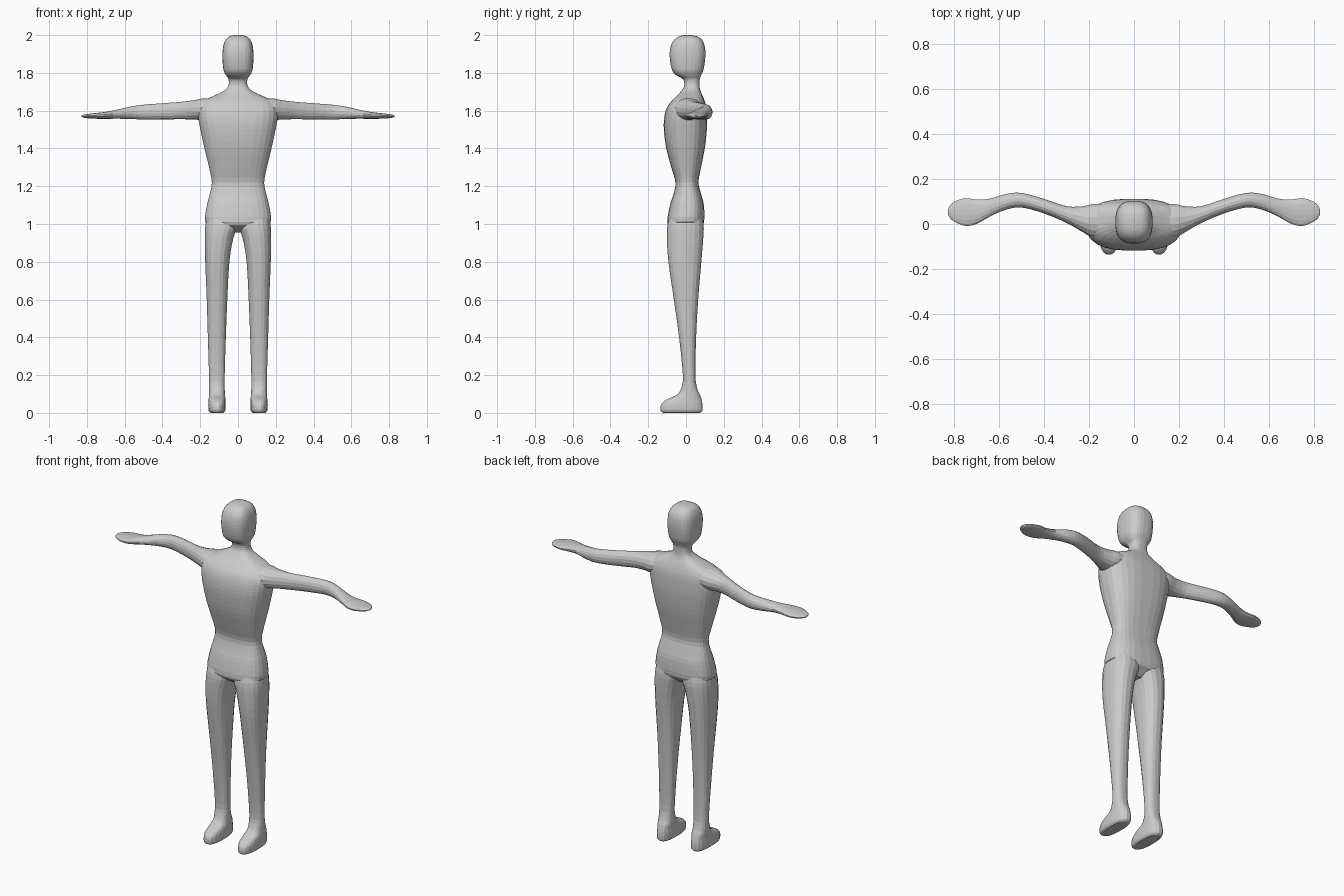
import bpy, bmesh, math
from mathutils import Vector

skin = bpy.data.materials.new("light_grey")
skin.diffuse_color = (0.6, 0.6, 0.6, 1)


def spline(rows, steps):
    """Smooth the station rows with a Catmull-Rom curve."""
    out = []
    for i in range(len(rows) - 1):
        p0, p1 = rows[max(i - 1, 0)], rows[i]
        p2, p3 = rows[i + 1], rows[min(i + 2, len(rows) - 1)]
        for s in range(steps):
            t = s / steps
            out.append([0.5 * (2 * b + (c - a) * t + (2 * a - 5 * b + 4 * c - d) * t * t
                               + (3 * b - a - 3 * c + d) * t ** 3)
                        for a, b, c, d in zip(p0, p1, p2, p3)])
    return out + [list(rows[-1])]


def loft(name, rows, place, power=2.5, sides=24, steps=3):
    """Skin rounded rings; a row is station, min u, max u, min v, max v."""
    bm = bmesh.new()
    rings = []
    for w, u0, u1, v0, v1 in spline(rows, steps):
        ring = []
        for k in range(sides):
            a = 2 * math.pi * (k + 0.5) / sides
            c, s = math.cos(a), math.sin(a)
            u = (u0 + u1) / 2 + (u1 - u0) / 2 * math.copysign(abs(c) ** (2 / power), c)
            v = (v0 + v1) / 2 + (v1 - v0) / 2 * math.copysign(abs(s) ** (2 / power), s)
            ring.append(bm.verts.new(place(w, u, v)))
        rings.append(ring)
    for a, b in zip(rings, rings[1:]):
        for k in range(sides):
            n = (k + 1) % sides
            bm.faces.new((a[k], a[n], b[n], b[k]))
    bm.faces.new(rings[0])
    bm.faces.new(rings[-1])
    bmesh.ops.recalc_face_normals(bm, faces=bm.faces)
    mesh = bpy.data.meshes.new(name)
    bm.to_mesh(mesh)
    bm.free()
    mesh.materials.append(skin)
    ob = bpy.data.objects.new(name, mesh)
    bpy.context.collection.objects.link(ob)
    return ob


# Torso, neck and head: z, x range, y range
trunk = [(z, -h, h, y0, y1) for z, h, y0, y1 in [
    (0.955, 0.05, -0.04, 0.04), (0.98, 0.12, -0.075, 0.07), (1.01, 0.174, -0.1, 0.096),
    (1.10, 0.165, -0.085, 0.095), (1.16, 0.150, -0.066, 0.08), (1.22, 0.139, -0.056, 0.066),
    (1.30, 0.154, -0.078, 0.08), (1.40, 0.178, -0.105, 0.1), (1.50, 0.200, -0.118, 0.111),
    (1.57, 0.212, -0.115, 0.112), (1.62, 0.210, -0.1, 0.108), (1.655, 0.180, -0.073, 0.098),
    (1.68, 0.125, -0.047, 0.088), (1.705, 0.075, -0.025, 0.077), (1.73, 0.052, -0.01, 0.072),
    (1.765, 0.050, -0.015, 0.073), (1.79, 0.066, -0.055, 0.082), (1.82, 0.078, -0.076, 0.094),
    (1.89, 0.083, -0.087, 0.103), (1.945, 0.078, -0.08, 0.099), (1.978, 0.064, -0.06, 0.082),
    (1.995, 0.042, -0.032, 0.055), (2.0, 0.014, -0.004, 0.026)]]
body = loft("body", trunk, lambda w, u, v: Vector((u, v, w)), 2.7, 28)

# Leg with foot: z, x range, y range
leg = [(1.08, 0.02, 0.15, -0.07, 0.075), (1.0, 0.0, 0.173, -0.098, 0.094),
       (0.92, 0.025, 0.176, -0.102, 0.092), (0.80, 0.045, 0.174, -0.094, 0.082),
       (0.60, 0.056, 0.166, -0.065, 0.065), (0.40, 0.064, 0.16, -0.037, 0.054),
       (0.20, 0.07, 0.154, -0.017, 0.05), (0.13, 0.07, 0.154, -0.026, 0.06),
       (0.095, 0.068, 0.154, -0.05, 0.075), (0.07, 0.066, 0.156, -0.105, 0.083),
       (0.045, 0.065, 0.158, -0.133, 0.088), (0.012, 0.067, 0.156, -0.136, 0.088),
       (0.0, 0.078, 0.145, -0.122, 0.074)]

# Arm with hand: x, y range, z range
arm = [(0.10, -0.06, 0.09, 1.57, 1.665), (0.18, -0.062, 0.09, 1.55, 1.666),
       (0.23, -0.036, 0.08, 1.552, 1.657), (0.30, 0.004, 0.08, 1.554, 1.648),
       (0.40, 0.046, 0.112, 1.553, 1.64), (0.50, 0.073, 0.139, 1.553, 1.632),
       (0.57, 0.063, 0.134, 1.555, 1.622), (0.64, 0.033, 0.114, 1.557, 1.606),
       (0.70, 0.0, 0.11, 1.556, 1.594), (0.75, -0.01, 0.116, 1.557, 1.588),
       (0.80, 0.01, 0.1, 1.56, 1.582), (0.822, 0.03, 0.078, 1.564, 1.578),
       (0.828, 0.045, 0.063, 1.568, 1.574)]

limbs = []
for side, sx in (("left", 1), ("right", -1)):
    limbs.append(loft(side + "_leg", leg, lambda w, u, v: Vector((sx * u, v, w)), 2.4, 20))
    limbs.append(loft(side + "_arm", arm, lambda w, u, v: Vector((sx * w, u, v)), 2.1, 16))

# Weld the limbs into one continuous body
bpy.context.view_layer.objects.active = body
for limb in limbs:
    mod = body.modifiers.new("weld", "BOOLEAN")
    mod.operation, mod.solver, mod.object = "UNION", "EXACT", limb
    bpy.ops.object.modifier_apply(modifier=mod.name)
    bpy.data.objects.remove(limb)
